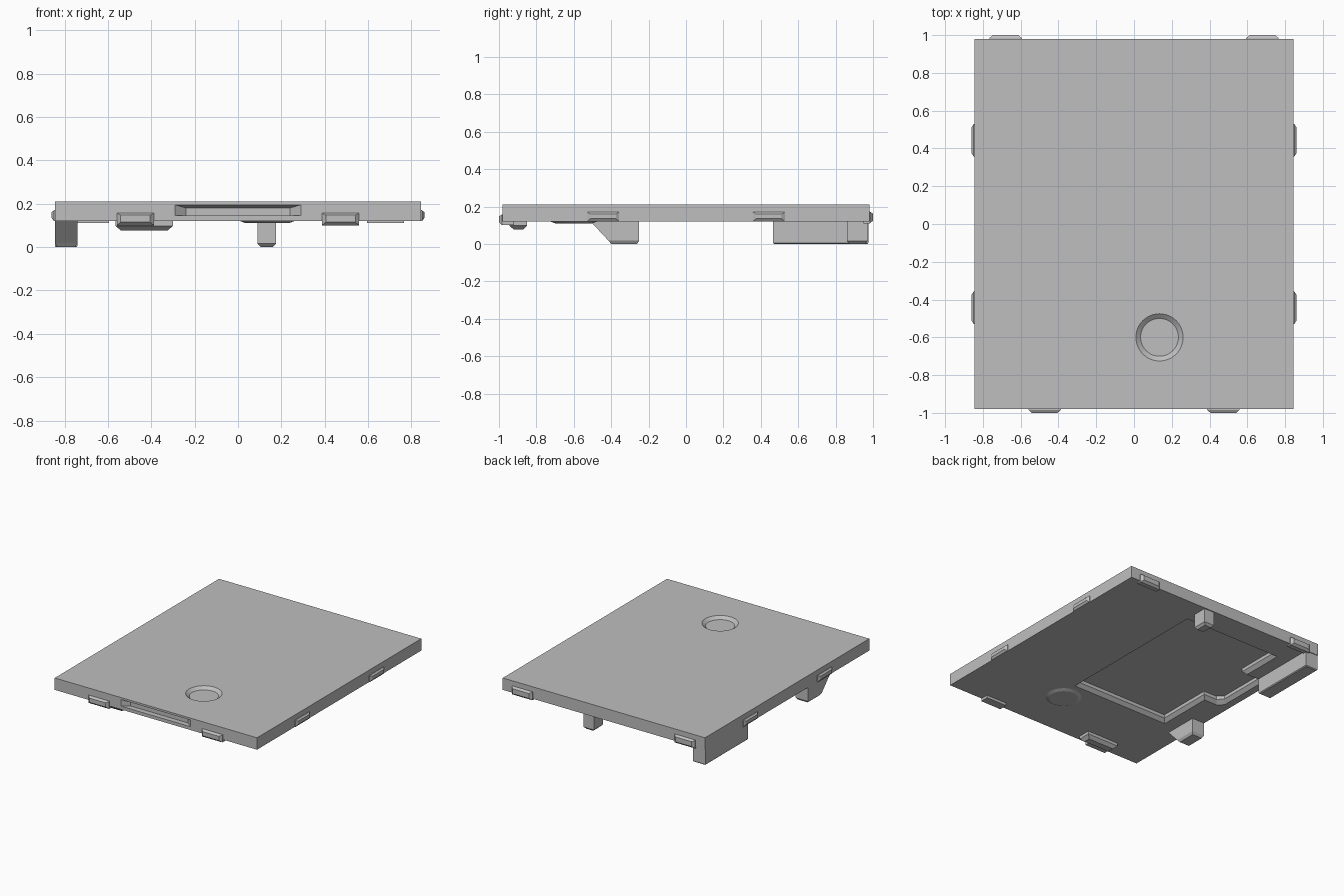
import bpy, bmesh
from math import pi, cos, sin, radians
from mathutils import Matrix

if "Cube" in bpy.data.objects:
    bpy.data.objects.remove(bpy.data.objects["Cube"])

grey = bpy.data.materials.new("matte grey")
grey.use_nodes = True
grey.diffuse_color = (0.52, 0.52, 0.52, 1)
grey.node_tree.nodes["Principled BSDF"].inputs["Base Color"].default_value = grey.diffuse_color

W, L, BOTTOM, TOP = 0.845, 0.98, 0.12, 0.21


def loft(name, rings, matrix=Matrix()):
    """Skin a stack of equal-length point rings and cap both ends."""
    bm = bmesh.new()
    loops = [[bm.verts.new(matrix @ Matrix.Translation(p).translation) for p in r] for r in rings]
    n = len(loops[0])
    for a, b in zip(loops, loops[1:]):
        for i in range(n):
            j = (i + 1) % n
            bm.faces.new((a[i], a[j], b[j], b[i]))
    bm.faces.new(loops[0])
    bm.faces.new(loops[-1])
    bmesh.ops.recalc_face_normals(bm, faces=bm.faces)
    mesh = bpy.data.meshes.new(name)
    bm.to_mesh(mesh)
    bm.free()
    mesh.materials.append(grey)
    obj = bpy.data.objects.new(name, mesh)
    bpy.context.collection.objects.link(obj)
    return obj


def rect(x0, x1, y0, y1, z):
    return [(x0, y0, z), (x1, y0, z), (x1, y1, z), (x0, y1, z)]


def wall_rect(half, z0, z1, y):
    return [(-half, y, z0), (half, y, z0), (half, y, z1), (-half, y, z1)]


def circle(r, z, n=48):
    return [(0.135 + r * cos(2 * pi * i / n), -0.6 + r * sin(2 * pi * i / n), z) for i in range(n)]


def cut(target, cutter):
    cutter.hide_render = True
    mod = target.modifiers.new("cut", "BOOLEAN")
    mod.operation, mod.solver, mod.object = "DIFFERENCE", "EXACT", cutter
    bpy.context.view_layer.objects.active = target
    bpy.ops.object.modifier_apply(modifier=mod.name)
    bpy.data.objects.remove(cutter)


def pocket(d, z):
    """Outline of the underside pocket, shrunk inward by d."""
    x0, x1, y0, y1 = -0.64 + d, 0.175 - d, -0.43 + d, 0.785 - d
    xn, n0, n1 = -0.79 + d, 0.0 + d, 0.46 - d
    outline = [(x0, y0), (x1, y0), (x1, y1), (x0, y1), (x0, n1),
               (xn, n1), (xn, n0 + 0.04), (xn + 0.04, n0), (x0, n0)]
    return [(x, y, z) for x, y in outline]


# Main plate with finger slot, dished button and underside pocket
plate = loft("cover_plate", [rect(-W, W, -L, L, BOTTOM), rect(-W, W, -L, L, TOP)])
cut(plate, loft("slot_cutter", [wall_rect(0.32, 0.145, 0.195, -L - 0.03),
                                wall_rect(0.29, 0.145, 0.195, -L),
                                wall_rect(0.24, 0.145, 0.18, -L + 0.04)]))
cut(plate, loft("dish_cutter", [circle(0.15, TOP + 0.02), circle(0.125, TOP), circle(0.1, TOP - 0.02)]))
cut(plate, loft("pocket_cutter", [pocket(0, BOTTOM - 0.02), pocket(0, BOTTOM),
                                  pocket(0.025, BOTTOM + 0.025), pocket(0.025, BOTTOM + 0.05)]))

# Underside of the dished button
loft("button_underside", [circle(0.125, BOTTOM + 0.005), circle(0.125, BOTTOM), circle(0.1, BOTTOM - 0.01)])


# Edge clips, each built facing the front and turned into place
def clip(name, x, y, angle, z0, z1, reach, inner):
    turn = Matrix.Translation((x, y, 0)) @ Matrix.Rotation(radians(angle), 4, "Z")
    loft(name, [wall_rect(0.086, z0, z1, inner), wall_rect(0.086, z0, z1, -0.004),
                wall_rect(0.068, z0 + 0.015, z1 - 0.01, -reach)], turn)


for side, s in (("left", 1), ("right", -1)):
    clip("front_clip_" + side, s * 0.473, -L, 0, 0.1, 0.157, 0.02, 0.06)
    clip("back_clip_" + side, s * 0.68, L, 180, 0.11, 0.172, 0.02, 0.03)
    for end, e in (("front", -1), ("back", 1)):
        clip(f"side_clip_{side}_{end}", s * W, e * 0.443, s * 90, 0.12, 0.17, 0.015, 0.02)


# Feet with chamfered bottoms
def foot(name, x0, x1, y0, y1, c):
    loft(name, [rect(x0, x1, y0, y1, BOTTOM + 0.01), rect(x0, x1, y0, y1, c),
                rect(x0 + c, x1 - c, y0 + c, y1 - c, 0)])


foot("back_corner_foot", -W, -0.74, 0.465, 0.975, 0.006)
foot("back_post", 0.09, 0.175, 0.86, 0.972, 0.016)

# Front foot with a sloping front
loft("front_wedge_foot", [rect(-W, -0.74, -0.51, -0.25, BOTTOM),
                          rect(-W, -0.74, -0.415, -0.25, 0.018),
                          rect(-W + 0.012, -0.752, -0.4, -0.262, 0)])

# Hook under the front edge
loft("front_hook", [rect(-0.565, -0.3, -0.945, -0.85, BOTTOM), rect(-0.565, -0.3, -0.945, -0.85, 0.098),
                    rect(-0.54, -0.325, -0.92, -0.872, 0.076)])
